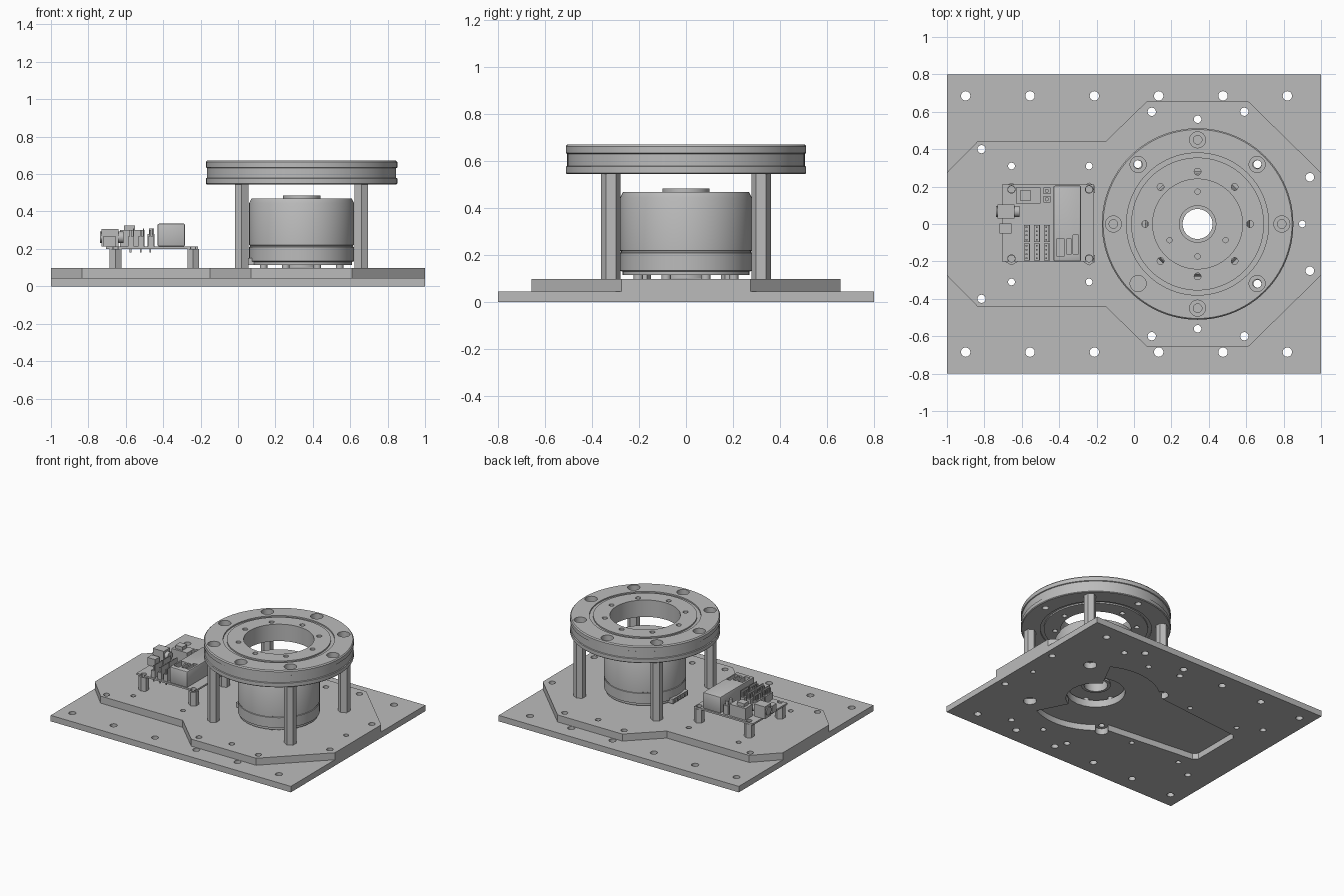
import bpy, bmesh, math
from mathutils import Matrix

cube = bpy.data.objects.get("Cube")
if cube:
    bpy.data.objects.remove(cube, do_unlink=True)

grey = bpy.data.materials.new("machined_grey")
grey.use_nodes = True
colour = (0.5, 0.5, 0.5, 1)
grey.diffuse_color = colour
grey.node_tree.nodes["Principled BSDF"].inputs["Base Color"].default_value = colour

CX = 0.34                       # motor axis
COLUMNS = [(x, y) for x in (0.02, 0.66) for y in (-0.32, 0.32)]
STANDOFFS = [(x, y) for x in (-0.655, -0.24) for y in (-0.185, 0.185)]


def finish(name, bm, smooth=False):
    bmesh.ops.recalc_face_normals(bm, faces=bm.faces)
    mesh = bpy.data.meshes.new(name)
    bm.to_mesh(mesh)
    bm.free()
    mesh.materials.append(grey)
    obj = bpy.data.objects.new(name, mesh)
    bpy.context.collection.objects.link(obj)
    if smooth:
        shade(obj)
    return obj


def shade(obj):
    bpy.ops.object.select_all(action='DESELECT')
    obj.select_set(True)
    bpy.context.view_layer.objects.active = obj
    bpy.ops.object.shade_smooth_by_angle(angle=math.radians(30))


def add_box(bm, x0, x1, y0, y1, z0, z1):
    m = Matrix.Translation(((x0 + x1) / 2, (y0 + y1) / 2, (z0 + z1) / 2))
    bmesh.ops.create_cube(bm, size=1, matrix=m @ Matrix.Diagonal((x1 - x0, y1 - y0, z1 - z0, 1)))


def add_cyl(bm, x, y, r, z0, z1, sides=24, turn=0):
    m = Matrix.Translation((x, y, (z0 + z1) / 2)) @ Matrix.Rotation(turn, 4, 'Z')
    bmesh.ops.create_cone(bm, cap_ends=True, segments=sides, radius1=r, radius2=r,
                          depth=z1 - z0, matrix=m)


def add_prism(bm, points, z0, z1):
    face = bm.faces.new([bm.verts.new((x, y, z0)) for x, y in points])
    out = bmesh.ops.extrude_face_region(bm, geom=[face])
    verts = [v for v in out["geom"] if isinstance(v, bmesh.types.BMVert)]
    bmesh.ops.translate(bm, vec=(0, 0, z1 - z0), verts=verts)


def lathe(name, profile, sides=96):
    """Closed (radius, height) profile turned about the motor axis."""
    bm = bmesh.new()
    rings = [[bm.verts.new((CX + r * math.cos(t * math.tau / sides),
                            r * math.sin(t * math.tau / sides), z)) for r, z in profile]
             for t in range(sides)]
    n = len(profile)
    for i in range(sides):
        a, b = rings[i], rings[(i + 1) % sides]
        for j in range(n):
            k = (j + 1) % n
            bm.faces.new((a[j], b[j], b[k], a[k]))
    return finish(name, bm)


def cut(obj, bm):
    """Subtract a mesh of separate solids and bake the result."""
    cutter = finish("cutter", bm)
    cutter.hide_render = True
    mod = obj.modifiers.new("cut", 'BOOLEAN')
    mod.operation, mod.solver, mod.object = 'DIFFERENCE', 'EXACT', cutter
    bpy.context.view_layer.update()
    deps = bpy.context.evaluated_depsgraph_get()
    mesh = bpy.data.meshes.new_from_object(obj.evaluated_get(deps))
    obj.modifiers.clear()
    obj.data = mesh
    bpy.data.objects.remove(cutter, do_unlink=True)


def cut_holes(obj, holes, z0, z1):
    bm = bmesh.new()
    for x, y, r in holes:
        add_cyl(bm, x, y, r, z0, z1)
    cut(obj, bm)


def polar(r, degrees):
    t = math.radians(degrees)
    return CX + r * math.cos(t), r * math.sin(t)


# Plates
bm = bmesh.new()
add_box(bm, -1, 1, -0.8, 0.8, 0, 0.045)
base_plate = finish("base_plate", bm)
half = [(-1, 0.275), (-0.835, 0.443), (-0.15, 0.443), (0.07, 0.657), (0.61, 0.657), (1, 0.275)]
bm = bmesh.new()
add_prism(bm, half + [(x, -y) for x, y in reversed(half)], 0.045, 0.098)
upper_plate = finish("upper_plate", bm)

# Holes shared by both plates
shared = [(0.9, 0, 0.018)]
for s in (-1, 1):
    shared += [(-0.815, s * 0.4, 0.022), (-0.655, s * 0.31, 0.018), (-0.24, s * 0.31, 0.018),
               (0.095, s * 0.6, 0.022), (0.59, s * 0.6, 0.022),
               (CX, s * 0.56, 0.02), (0.94, s * 0.25, 0.023)]
edge_row = [(-0.9 + i * 0.344, s * 0.685, 0.025) for i in range(6) for s in (-1, 1)]
cut_holes(base_plate, shared + edge_row + [(x, y, 0.045) for x, y in COLUMNS], -0.1, 0.2)
cut_holes(upper_plate, shared + [(x, y, 0.021) for x, y in COLUMNS] + [(CX, 0, 0.2)], -0.1, 0.2)

# Cable pocket in the base: pie sector, tapered channel, round opening
bm = bmesh.new()
add_prism(bm, [(CX, 0)] + [polar(0.44, 63 + 234 * i / 40) for i in range(41)], -0.1, 0.2)
cut(base_plate, bm)
taper = [(0.05, 0.29), (-0.7, 0.215), (-0.73, 0.185)]
bm = bmesh.new()
add_prism(bm, taper + [(x, -y) for x, y in reversed(taper)], -0.1, 0.2)
cut(base_plate, bm)
cut_holes(base_plate, [(CX, 0, 0.205)], -0.1, 0.2)
shade(base_plate)
shade(upper_plate)

# Motor: turned can with hollow shaft
motor = lathe("motor_body", [
    (0.08, 0.1), (0.1, 0.1), (0.1, 0.115), (0.27, 0.115), (0.27, 0.13), (0.28, 0.134),
    (0.28, 0.21), (0.276, 0.212), (0.276, 0.218), (0.28, 0.22), (0.28, 0.445),
    (0.268, 0.47), (0.1, 0.47), (0.1, 0.485), (0.08, 0.485)])
cut_holes(motor, [(*polar(0.173, a), 0.014) for a in (90, 210, 270, 330)], 0.43, 0.6)
shade(motor)
bm = bmesh.new()
for i in range(8):
    add_cyl(bm, *polar(0.22, 22.5 + i * 45), 0.02, 0.098, 0.118, 16)
finish("motor_feet", bm, True)
bm = bmesh.new()
add_box(bm, 0.045, 0.1, -0.09, 0.09, 0.115, 0.15)
for i in range(4):
    y = -0.075 + i * 0.04
    add_box(bm, 0.038, 0.05, y, y + 0.028, 0.122, 0.143)
finish("motor_connector", bm)

# Bearing ring with side groove, face grooves and counterbores
bearing = lathe("bearing_ring", [
    (0.24, 0.545), (0.355, 0.545), (0.355, 0.555), (0.38, 0.555), (0.38, 0.545),
    (0.507, 0.545), (0.512, 0.55), (0.512, 0.577), (0.506, 0.58), (0.506, 0.632),
    (0.512, 0.635), (0.512, 0.664), (0.505, 0.672), (0.38, 0.672), (0.38, 0.662),
    (0.355, 0.662), (0.355, 0.672), (0.24, 0.672)])
spokes = [i * 45 for i in range(8)]
cut_holes(bearing, [(*polar(0.45, a), 0.023) for a in spokes]
          + [(*polar(0.28, a), 0.018) for a in spokes], 0.5, 0.8)
cut_holes(bearing, [(*polar(0.45, a), 0.043) for a in spokes], 0.63, 0.8)
shade(bearing)


# Hollow hexagonal spacers
def spacers(name, spots, r, bore, z0, z1):
    bm = bmesh.new()
    for x, y in spots:
        add_cyl(bm, x, y, r, z0, z1, 6)
    obj = finish(name, bm)
    cut_holes(obj, [(x, y, bore) for x, y in spots], z0 - 0.1, z1 + 0.1)
    shade(obj)


spacers("support_columns", COLUMNS, 0.042, 0.021, 0.098, 0.545)
spacers("board_standoffs", STANDOFFS, 0.036, 0.018, 0.098, 0.2)

# Circuit board
bm = bmesh.new()
add_box(bm, -0.705, -0.215, -0.2, 0.21, 0.2, 0.213)
board = finish("circuit_board", bm)
cut_holes(board, [(x, y, 0.02) for x, y in STANDOFFS], 0.1, 0.3)

# Terminal housing with sockets sunk into its front half
bm = bmesh.new()
add_box(bm, -0.43, -0.283, -0.2, 0.205, 0.213, 0.335)
housing = finish("terminal_housing", bm)
bevel = housing.modifiers.new("bevel", 'BEVEL')
bevel.width, bevel.segments = 0.008, 2
bm = bmesh.new()
add_box(bm, -0.415, -0.372, -0.17, -0.08, 0.29, 0.4)
add_box(bm, -0.36, -0.335, -0.16, -0.08, 0.29, 0.4)
add_box(bm, -0.325, -0.297, -0.16, -0.06, 0.29, 0.4)
cut(housing, bm)
shade(housing)

# Plugs and sockets along the outer edge
bm = bmesh.new()
add_box(bm, -0.73, -0.64, 0.03, 0.105, 0.213, 0.305)
add_box(bm, -0.72, -0.655, -0.05, 0.003, 0.213, 0.27)
finish("edge_connectors", bm)
bm = bmesh.new()
m = Matrix.Translation((-0.675, 0.067, 0.262)) @ Matrix.Rotation(math.pi / 2, 4, 'Y')
bmesh.ops.create_cone(bm, cap_ends=True, segments=24, radius1=0.03, radius2=0.03,
                      depth=0.125, matrix=m)
finish("power_jack", bm, True)

# Relay and switch blocks
bm = bmesh.new()
add_box(bm, -0.63, -0.5, 0.11, 0.195, 0.213, 0.3)
add_box(bm, -0.61, -0.55, 0.125, 0.18, 0.3, 0.325)
for y in (0.115, 0.16):
    add_box(bm, -0.485, -0.447, y, y + 0.035, 0.213, 0.28)
    add_cyl(bm, -0.466, y + 0.0175, 0.011, 0.28, 0.31, 12)
finish("switch_blocks", bm)

# Pin headers: shells with rows of pins above and below the board
bm = bmesh.new()
for x in (-0.572, -0.518, -0.466):
    for y in (-0.095, -0.195):
        add_box(bm, x - 0.016, x + 0.016, y, y + 0.09, 0.213, 0.265)
        add_box(bm, x + 0.01, x + 0.016, y, y + 0.09, 0.265, 0.31)
        for i in range(4):
            py = y + 0.012 + i * 0.022
            add_box(bm, x - 0.007, x + 0.002, py - 0.004, py + 0.004, 0.18, 0.3)
finish("pin_headers", bm)
